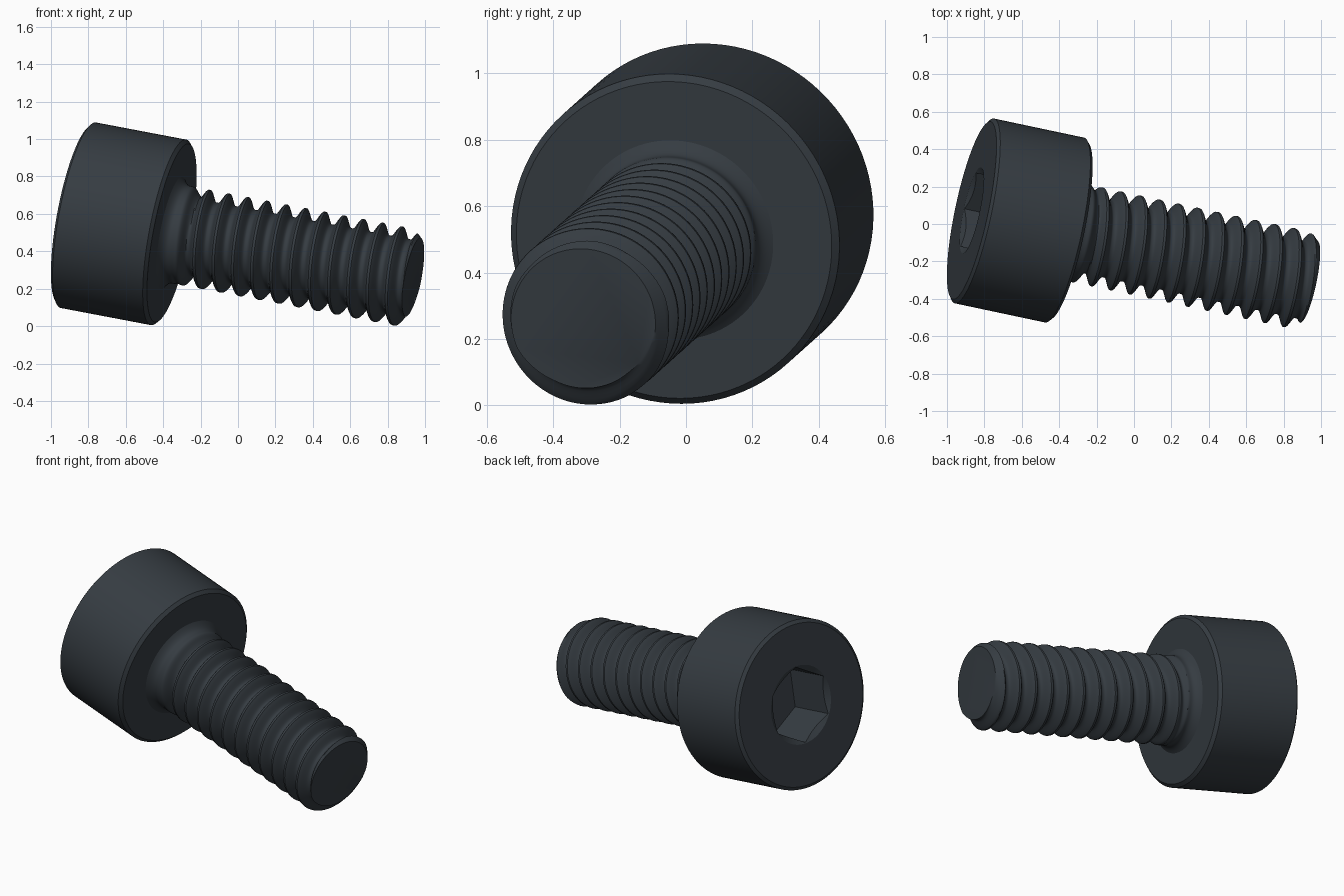
import bpy, bmesh
from math import sin, cos, pi, radians
from mathutils import Matrix, Vector

if "Cube" in bpy.data.objects:
    bpy.data.objects.remove(bpy.data.objects["Cube"])

# Dark oxide steel
steel = bpy.data.materials.new("dark_steel")
COLOUR = (0.036, 0.045, 0.054, 1)
steel.use_nodes = True
steel.diffuse_color = COLOUR
steel.node_tree.nodes["Principled BSDF"].inputs["Base Color"].default_value = COLOUR

# Frame of the tilted screw: origin under the head, local x along the shank
axis = Vector((1, -0.212, -0.19)).normalized()
up = (Vector((0, 0, 1)) - axis * axis.z).normalized()
side = up.cross(axis)
FRAME = Matrix((axis, side, up)).transposed().to_4x4()
FRAME.translation = (-0.354, -0.036, 0.498)

SIDES = 96
HEAD_R, HEAD_LEN = 0.505, 0.534
SHANK_LEN, PITCH, STEPS = 1.34, 0.107, 16
CREST, ROOT = 0.265, 0.205


def polar(s, r, i):
    a = 2 * pi * i / SIDES
    return (s, r * sin(a), r * cos(a))


def finish(name, bm, angle):
    bmesh.ops.recalc_face_normals(bm, faces=bm.faces)
    mesh = bpy.data.meshes.new(name)
    bm.to_mesh(mesh)
    bm.free()
    mesh.materials.append(steel)
    ob = bpy.data.objects.new(name, mesh)
    bpy.context.collection.objects.link(ob)
    ob.matrix_world = FRAME
    bpy.ops.object.select_all(action='DESELECT')
    ob.select_set(True)
    bpy.context.view_layer.objects.active = ob
    bpy.ops.object.shade_smooth_by_angle(angle=radians(angle))


def hexagon(i):
    """Radius of the socket outline, with a corner straight up."""
    a = (2 * pi * i / SIDES) % (pi / 3) - pi / 6
    return 0.2 / cos(a)


def circle(r):
    return lambda i: r


# Head: lathe rings from the socket floor, over the outside, to the underside
def build_head():
    mouth = 0.235
    rings = [
        (lambda i: -HEAD_LEN + 0.29, hexagon),
        (lambda i: -HEAD_LEN + (mouth - hexagon(i)) * 0.6, hexagon),
        (lambda i: -HEAD_LEN, circle(mouth)),
        (lambda i: -HEAD_LEN, circle(HEAD_R - 0.02)),
        (lambda i: -HEAD_LEN + 0.015, circle(HEAD_R)),
        (lambda i: -0.018, circle(HEAD_R)),
        (lambda i: 0, circle(HEAD_R - 0.02)),
        (lambda i: 0, circle(0.25)),
    ]
    bm = bmesh.new()
    grid = [[bm.verts.new(polar(s(i), r(i), i)) for i in range(SIDES)]
            for s, r in rings]
    for a, b in zip(grid, grid[1:]):
        for i in range(SIDES):
            j = (i + 1) % SIDES
            bm.faces.new((a[i], a[j], b[j], b[i]))
    bm.faces.new(grid[0])
    bm.faces.new(grid[-1])
    finish("socket_head", bm, 25)


def shank_radius(s, phase):
    """Thread profile, fading into the neck and cut by the tip chamfer."""
    u = abs((phase + 0.5) % 1 - 0.5)
    t = min(max((u - 0.05) / 0.36, 0), 1)
    t = 0.5 * t + 0.5 * t * t * (3 - 2 * t)
    fade = min(max((s - 0.07) / 0.06, 0), 1)
    r = CREST - (CREST - ROOT) * t * fade
    r += 16 * max(0.05 - s, 0) ** 2
    return min(r, 0.222 + (SHANK_LEN - s) * 0.9)


# Shank: rows follow the right-hand helix and stop at both ends
def build_shank():
    start = 1.231 % PITCH
    rows = int((SHANK_LEN / PITCH + 2) * STEPS) + STEPS
    bm = bmesh.new()
    grid = []
    for j in range(-STEPS, rows):
        row = []
        for i in range(SIDES + 1):
            turn = i / SIDES
            s = start + PITCH * (j / STEPS - turn)
            s = min(max(s, 0), SHANK_LEN)
            phase = (s - start) / PITCH + turn
            row.append(bm.verts.new(polar(s, shank_radius(s, phase), i)))
        grid.append(row)
    for a, b in zip(grid, grid[1:]):
        for i in range(SIDES):
            bm.faces.new((a[i], a[i + 1], b[i + 1], b[i]))
    bmesh.ops.remove_doubles(bm, verts=bm.verts, dist=0.00005)
    loose = [e for e in bm.edges if not e.link_faces]
    bmesh.ops.delete(bm, geom=loose, context='EDGES')
    bmesh.ops.holes_fill(bm, edges=bm.edges, sides=0)
    finish("threaded_shank", bm, 40)


build_head()
build_shank()
